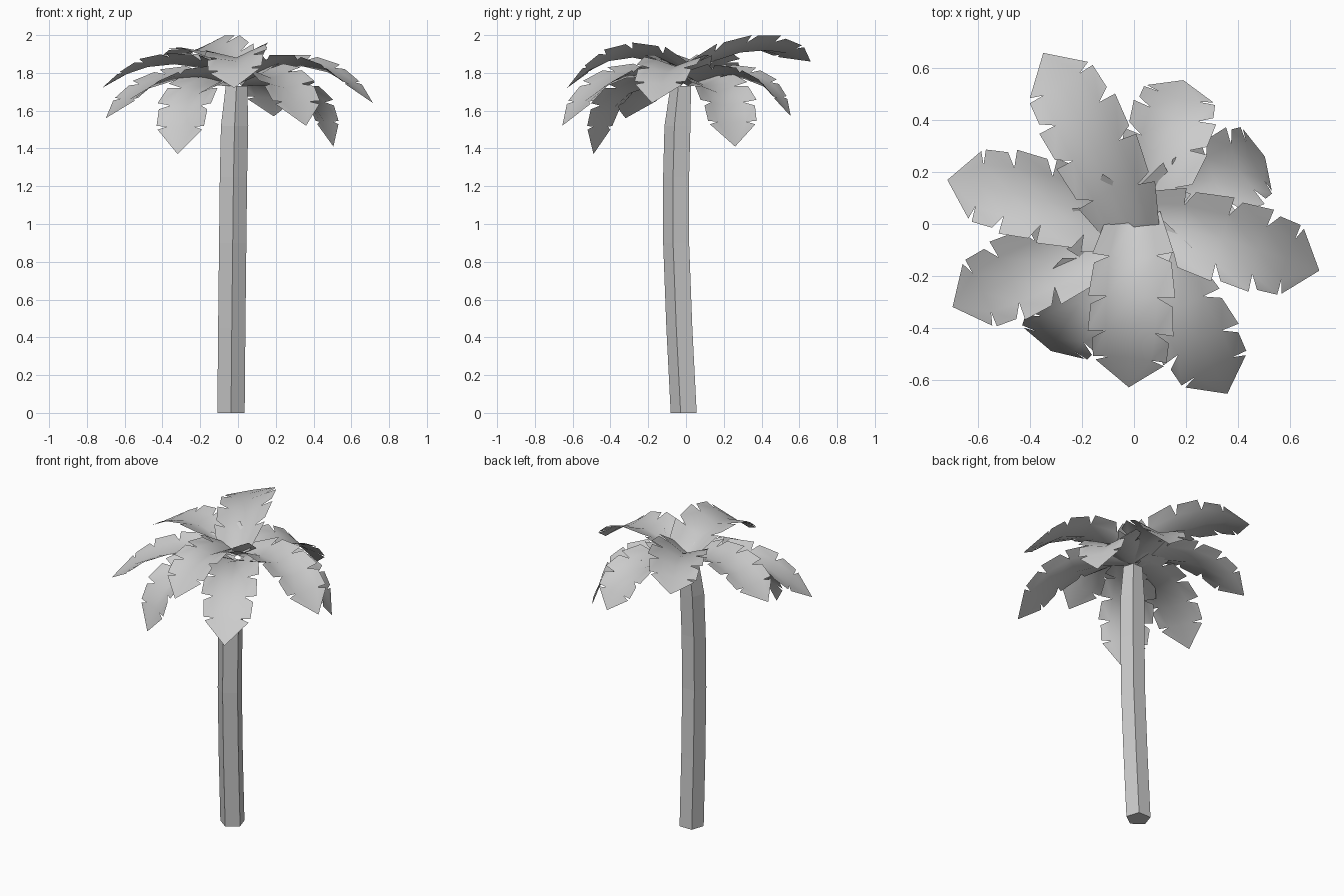
import bpy, math
from mathutils import Vector

if "Cube" in bpy.data.objects:
    bpy.data.objects.remove(bpy.data.objects["Cube"])


def make_object(name, verts, faces, smooth=False):
    mesh = bpy.data.meshes.new(name)
    mesh.from_pydata([tuple(v) for v in verts], [], faces)
    mesh.update()
    for p in mesh.polygons:
        p.use_smooth = smooth
    ob = bpy.data.objects.new(name, mesh)
    bpy.context.collection.objects.link(ob)
    return ob


# Trunk: five-sided, gently bowed, tapering at the crown (x, y, z, radius)
rings = [(-.037, -.005, 0, .076), (-.033, -.028, .45, .076), (-.028, -.045, .9, .076),
         (-.024, -.045, 1.25, .076), (-.018, -.038, 1.52, .076), (-.008, -.022, 1.73, .06)]
verts, faces = [], []
for x, y, z, r in rings:
    for k in range(5):
        a = math.radians(-90 + 72 * k)
        verts.append((x + r * math.cos(a), y + r * math.sin(a), z))
for i in range(len(rings) - 1):
    for k in range(5):
        a, b = i * 5 + k, i * 5 + (k + 1) % 5
        faces.append((a, b, b + 5, a + 5))
top = len(verts) - 5
faces += [(4, 3, 2, 1, 0), tuple(range(top, top + 5))]
make_object("trunk", verts, faces)


def lerp_table(table, t):
    for (t0, v0), (t1, v1) in zip(table, table[1:]):
        if t <= t1:
            return v0 + (v1 - v0) * (t - t0) / (t1 - t0)
    return table[-1][1]


WIDTH = [(0, .10), (.12, .14), (.35, .155), (.6, .16), (.83, .13), (1, 0)]
FOLD = [(0, .6), (.3, .42), (.65, .26), (.85, .06), (1, 0)]    # edge lift relative to width
STATIONS = [0, .22, .44, .64, .81, 1]


def frond(name, base, mid, tip, roll=0.0):
    b, m, t = Vector(base), Vector(mid), Vector(tip)
    c = 2 * m - (b + t) / 2                              # control point through mid

    def point(u, side, frac):
        p = b * (1 - u) ** 2 + c * 2 * u * (1 - u) + t * u * u
        tan = ((c - b) * (1 - u) + (t - c) * u).normalized()
        right = tan.cross(Vector((0, 0, 1))).normalized()
        up = right.cross(tan)
        w = lerp_table(WIDTH, u) * frac
        return p + right * side * w + up * w * (lerp_table(FOLD, u) + side * roll)

    verts, faces, n = [], [], len(STATIONS)
    verts += [point(u, 1, 0) for u in STATIONS]          # shared midrib
    for side in (-1, 1):
        inner = len(verts)
        verts += [point(u, side, .62) for u in STATIONS[:-1]]
        for i in range(n - 1):
            u0, u1 = STATIONS[i], STATIONS[i + 1]
            gap = .045 if i > 0 else 0
            e = len(verts)
            if i == n - 2:                               # pointed end
                verts.append(point(u0 + .025, side, 1.05))
                quads = [(i, i + 1, inner + i), (inner + i, i + 1, e)]
            else:                                        # leaflet with a notch before it
                verts += [point(u0 + gap, side, 1), point(u1, side, 1.07)]
                quads = [(i, i + 1, inner + i + 1, inner + i),
                         (inner + i, inner + i + 1, e + 1, e)]
            faces += [q[::-1] if side < 0 else q for q in quads]
    return make_object(name, verts, faces, True)


# Crown: base, middle and tip of each leaf midrib, and sideways roll
frond("frond_front", (0, .01, 1.77), (-.01, -.32, 1.88), (-.02, -.63, 1.72), -.12)
frond("frond_front_right", (0, -.02, 1.74), (.2, -.36, 1.76), (.36, -.655, 1.52))
frond("frond_right", (.02, .02, 1.76), (.38, -.07, 1.83), (.715, -.18, 1.64))
frond("frond_back_right", (.02, .01, 1.73), (.34, .18, 1.68), (.505, .26, 1.41))
frond("frond_back", (.02, .02, 1.74), (.13, .34, 1.76), (.19, .555, 1.57))
frond("frond_back_left", (-.01, -.02, 1.77), (-.17, .33, 1.915), (-.35, .66, 1.86), .2)
frond("frond_left", (-.02, 0, 1.76), (-.38, .10, 1.845), (-.72, .17, 1.72))
frond("frond_front_left", (-.02, -.02, 1.74), (-.38, -.17, 1.75), (-.70, -.32, 1.56))
frond("frond_front_low", (-.02, -.03, 1.73), (-.23, -.33, 1.67), (-.32, -.49, 1.37))
